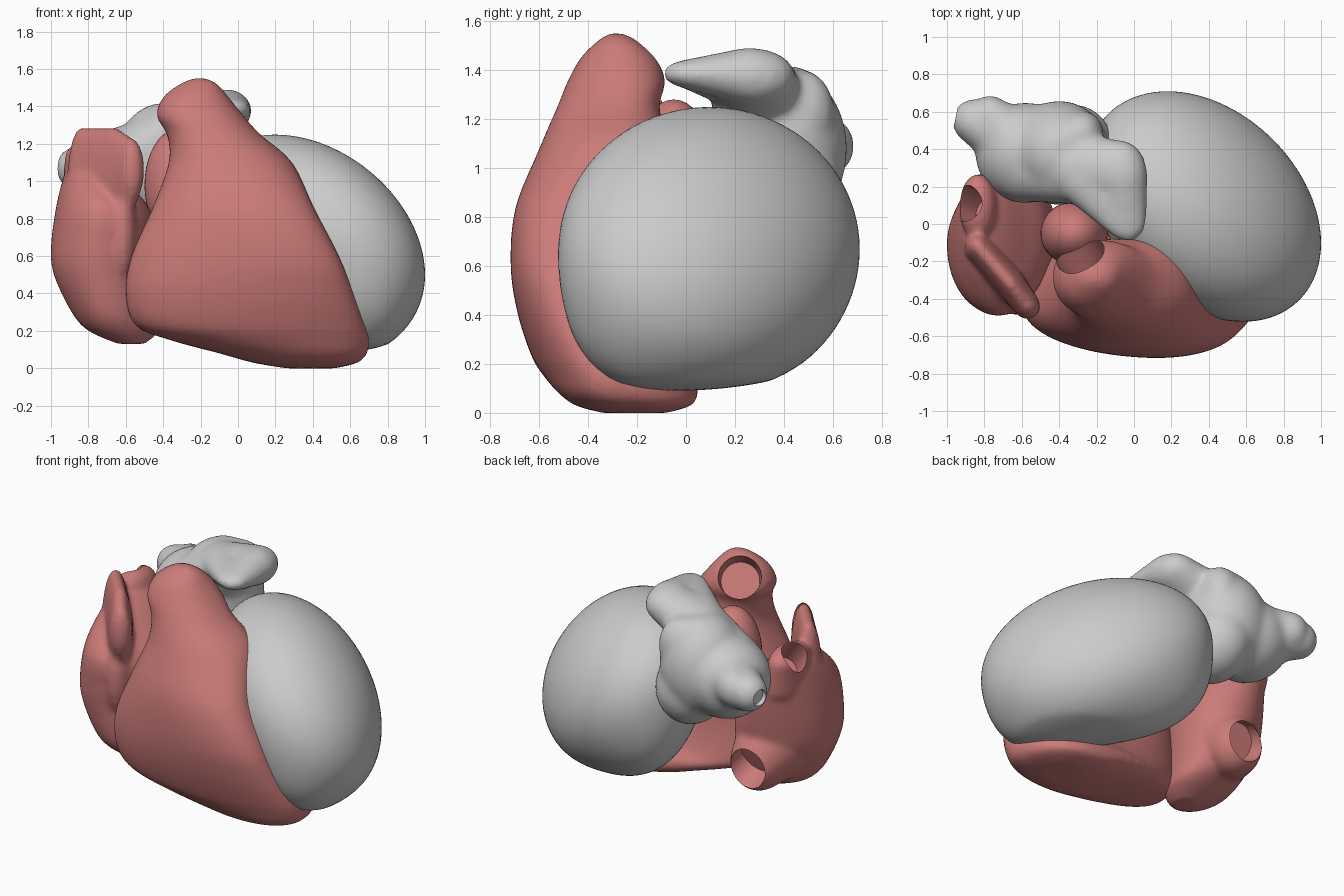
import bpy, bmesh, math
from mathutils import Vector, Matrix

if "Cube" in bpy.data.objects:
    bpy.data.objects.remove(bpy.data.objects["Cube"])

red = bpy.data.materials.new("red_muscle")
red.diffuse_color = (0.6, 0.2, 0.19, 1)
red.use_nodes = True
red.node_tree.nodes["Principled BSDF"].inputs["Base Color"].default_value = red.diffuse_color


def ellipsoid(bm, c, r, seg=32):
    m = Matrix.Translation(c) @ Matrix.Diagonal((*r, 1))
    bmesh.ops.create_uvsphere(bm, u_segments=seg, v_segments=seg // 2, radius=1, matrix=m)


def chain(bm, c0, r0, c1, r1, n=8):
    # row of ellipsoids blending from one to the next
    for i in range(n):
        t = i / (n - 1)
        ellipsoid(bm, Vector(c0).lerp(Vector(c1), t), Vector(r0).lerp(Vector(r1), t), 20)


def smooth_rows(rows, n=4):
    # Catmull-Rom between section rows
    out = []
    for i in range(len(rows) - 1):
        p = [rows[max(0, min(len(rows) - 1, i + k))] for k in (-1, 0, 1, 2)]
        for j in range(n):
            t = j / n
            out.append([0.5 * (2 * b + (c - a) * t + (2 * a - 5 * b + 4 * c - d) * t * t
                               + (3 * b - a - 3 * c + d) * t ** 3) for a, b, c, d in zip(*p)])
    return out + [rows[-1]]


def loft(bm, rows, power, seg=56):
    # row: z, left x, right x, front y, back y, y of left end, y of right end
    rings = []
    for z, xl, xr, yf, yb, yl, yr in smooth_rows(rows):
        ring = []
        for k in range(seg):
            a = 2 * math.pi * k / seg
            c = math.copysign(abs(math.cos(a)) ** power, math.cos(a))
            s = math.copysign(abs(math.sin(a)) ** power, math.sin(a))
            mid = (yl + yr) / 2
            y = mid + (yr - yl) / 2 * c + (s * (yb - mid) if s > 0 else -s * (yf - mid))
            ring.append(bm.verts.new(((xl + xr) / 2 + (xr - xl) / 2 * c, y, z)))
        rings.append(ring)
    for a, b in zip(rings, rings[1:]):
        for k in range(seg):
            bm.faces.new((a[k], a[(k + 1) % seg], b[(k + 1) % seg], b[k]))
    bm.faces.new(rings[0][::-1])
    bm.faces.new(rings[-1])


def make(name, bm, mat=None):
    bmesh.ops.recalc_face_normals(bm, faces=bm.faces)
    me = bpy.data.meshes.new(name)
    bm.to_mesh(me)
    bm.free()
    ob = bpy.data.objects.new(name, me)
    bpy.context.collection.objects.link(ob)
    if mat:
        me.materials.append(mat)
    return ob


def finish(ob, fuse=True, cuts=(), iterations=8):
    # fuse the pieces into one skin, cut openings, shade smooth
    if fuse:
        m = ob.modifiers.new("fuse", 'REMESH')
        m.mode = 'VOXEL'
        m.voxel_size = 0.017
        s = ob.modifiers.new("relax", 'SMOOTH')
        s.factor = 0.5
        s.iterations = iterations
    for c in cuts:
        b = ob.modifiers.new("cut", 'BOOLEAN')
        b.operation = 'DIFFERENCE'
        b.solver = 'EXACT'
        b.object = c
    bpy.ops.object.select_all(action='DESELECT')
    bpy.context.view_layer.objects.active = ob
    ob.select_set(True)
    bpy.context.view_layer.update()
    if ob.modifiers:
        bpy.ops.object.convert(target='MESH')
    bpy.ops.object.shade_smooth_by_angle(angle=math.radians(45))


def bore(name, c, normal, r, depth):
    # blind hole cutter, pushed inwards from the opening
    bm = bmesh.new()
    n = Vector(normal).normalized()
    rot = n.to_track_quat('Z', 'Y').to_matrix().to_4x4()
    m = Matrix.Translation(Vector(c) + n * (0.15 - depth / 2)) @ rot
    bmesh.ops.create_cone(bm, cap_ends=True, segments=40, radius1=r * 0.85, radius2=r * 1.1,
                          depth=depth + 0.3, matrix=m)
    ob = make(name, bm)
    ob.hide_render = True
    return ob


# left ventricle: skewed egg, swollen low at the front and low at the base
bm = bmesh.new()
ellipsoid(bm, (0, 0, 0), (1, 1, 1), 96)
skew = Matrix(((0.62, 0, 0), (-0.197, 0.582, 0), (-0.169, -0.057, 0.551)))
swell = [((skew.inverted() @ Vector(d)).normalized(), amp)
         for d, amp in (((0.2, -0.4, -0.5), 0.14), ((-0.5, 0.3, -0.4), 0.17))]
for v in bm.verts:
    u = v.co.copy()
    f = 1 + sum(amp * max(0, u.dot(d)) ** 7 for d, amp in swell)
    p = skew @ (u * f) + Vector((0.38, 0.095, 0.67))
    v.co = (max(p.x, -0.26), max(p.y, -0.525), p.z if p.z > 0.13 else 0.13 - (0.13 - p.z) * 0.6)
left_ventricle = make("left_ventricle", bm)
finish(left_ventricle, fuse=False)

# right ventricle with outflow trunk, wrapped on the left ventricle
bm = bmesh.new()
loft(bm, [
    (0.00, 0.26, 0.52, -0.34, -0.08, -0.22, -0.20),
    (0.03, 0.08, 0.64, -0.45, 0.02, -0.27, -0.25),
    (0.08, -0.10, 0.69, -0.52, 0.05, -0.31, -0.30),
    (0.15, -0.36, 0.70, -0.58, 0.03, -0.35, -0.33),
    (0.23, -0.55, 0.68, -0.63, -0.03, -0.39, -0.38),
    (0.40, -0.60, 0.62, -0.685, -0.08, -0.42, -0.46),
    (0.60, -0.57, 0.54, -0.71, -0.10, -0.43, -0.52),
    (0.85, -0.46, 0.41, -0.69, -0.08, -0.42, -0.49),
    (1.10, -0.37, 0.29, -0.59, -0.08, -0.35, -0.32),
    (1.25, -0.38, 0.12, -0.525, -0.11, -0.31, -0.28),
    (1.35, -0.435, 0.03, -0.485, -0.085, -0.28, -0.26),
    (1.45, -0.40, -0.05, -0.43, -0.12, -0.27, -0.26),
    (1.52, -0.31, -0.11, -0.36, -0.20, -0.28, -0.28),
    (1.55, -0.24, -0.17, -0.31, -0.26, -0.29, -0.29)], 0.9)
right_ventricle = make("right_ventricle", bm, red)
trunk_bore = bore("trunk_bore", (-0.27, -0.19, 1.41), (-0.46, 0.7, 0.54), 0.14, 0.16)
finish(right_ventricle, cuts=(left_ventricle, trunk_bore))

# right atrium: bag, upright ear, two vein stubs
bm = bmesh.new()
loft(bm, [
    (0.13, -0.64, -0.50, -0.28, -0.12, -0.20, -0.20),
    (0.20, -0.80, -0.42, -0.36, 0.02, -0.18, -0.10),
    (0.30, -0.89, -0.42, -0.42, 0.13, -0.15, -0.05),
    (0.50, -0.985, -0.42, -0.46, 0.22, -0.12, -0.02),
    (0.65, -1.00, -0.42, -0.48, 0.25, -0.10, -0.02),
    (0.85, -0.975, -0.47, -0.48, 0.27, -0.06, -0.05),
    (1.00, -0.94, -0.60, -0.34, 0.27, 0.00, 0.00),
    (1.08, -0.91, -0.68, -0.20, 0.25, 0.05, 0.05),
    (1.13, -0.88, -0.75, -0.08, 0.18, 0.05, 0.05)], 1.0)
chain(bm, (-0.835, -0.12, 0.97), (0.08, 0.09, 0.325), (-0.66, -0.32, 0.95), (0.08, 0.09, 0.345))
chain(bm, (-0.66, -0.32, 0.95), (0.08, 0.09, 0.345), (-0.57, -0.44, 1.06), (0.07, 0.07, 0.17))
chain(bm, (-0.72, -0.25, 0.75), (0.15, 0.15, 0.3), (-0.62, -0.38, 0.72), (0.08, 0.11, 0.25))
chain(bm, (-0.80, 0.09, 0.95), (0.13, 0.18, 0.13), (-0.835, 0.09, 1.12), (0.1, 0.18, 0.1))
chain(bm, (-0.68, 0.03, 0.5), (0.24, 0.22, 0.26), (-0.66, 0.16, 0.41), (0.18, 0.18, 0.19))
right_atrium = make("right_atrium", bm, red)
upper_bore = bore("upper_vein_bore", (-0.875, 0.1, 1.14), (-0.6, 0.25, 0.75), 0.1, 0.16)
lower_bore = bore("lower_vein_bore", (-0.66, 0.32, 0.39), (0.02, 0.88, -0.35), 0.14, 0.15)
finish(right_atrium, cuts=(upper_bore, lower_bore))

# outflow root between the chambers
bm = bmesh.new()
ellipsoid(bm, (-0.32, -0.05, 0.98), (0.18, 0.17, 0.3), 40)
finish(make("outflow_root", bm, red), fuse=False)

# left atrium: body, vein stubs and forward-hooking ear
bm = bmesh.new()
ellipsoid(bm, (-0.58, 0.38, 1.04), (0.27, 0.27, 0.26))
ellipsoid(bm, (-0.40, 0.38, 1.08), (0.27, 0.28, 0.34))
ellipsoid(bm, (-0.32, 0.38, 0.92), (0.22, 0.26, 0.25))
chain(bm, (-0.62, 0.44, 1.07), (0.19, 0.19, 0.18), (-0.86, 0.55, 1.07), (0.115, 0.12, 0.12))
chain(bm, (-0.65, 0.44, 1.1), (0.17, 0.18, 0.16), (-0.77, 0.59, 1.09), (0.1, 0.1, 0.12))
chain(bm, (-0.4, 0.42, 1.22), (0.18, 0.17, 0.2), (-0.28, 0.48, 1.22), (0.12, 0.13, 0.18))
chain(bm, (-0.6, 0.31, 1.1), (0.17, 0.19, 0.17), (-0.3, 0.27, 1.27), (0.17, 0.17, 0.17))
chain(bm, (-0.32, 0.3, 1.28), (0.17, 0.19, 0.16), (-0.07, 0.28, 1.37), (0.14, 0.17, 0.12))
chain(bm, (-0.06, 0.26, 1.375), (0.135, 0.15, 0.12), (-0.03, 0.02, 1.385), (0.1, 0.12, 0.06))
chain(bm, (-0.26, 0.24, 1.34), (0.15, 0.15, 0.11), (-0.06, 0.03, 1.385), (0.1, 0.12, 0.06))
left_atrium = make("left_atrium", bm)
vein_bore = bore("side_vein_bore", (-0.95, 0.57, 1.07), (-0.95, 0.25, 0), 0.06, 0.03)
finish(left_atrium, cuts=(vein_bore,), iterations=22)

for c in (trunk_bore, upper_bore, lower_bore, vein_bore):
    bpy.data.objects.remove(c)
